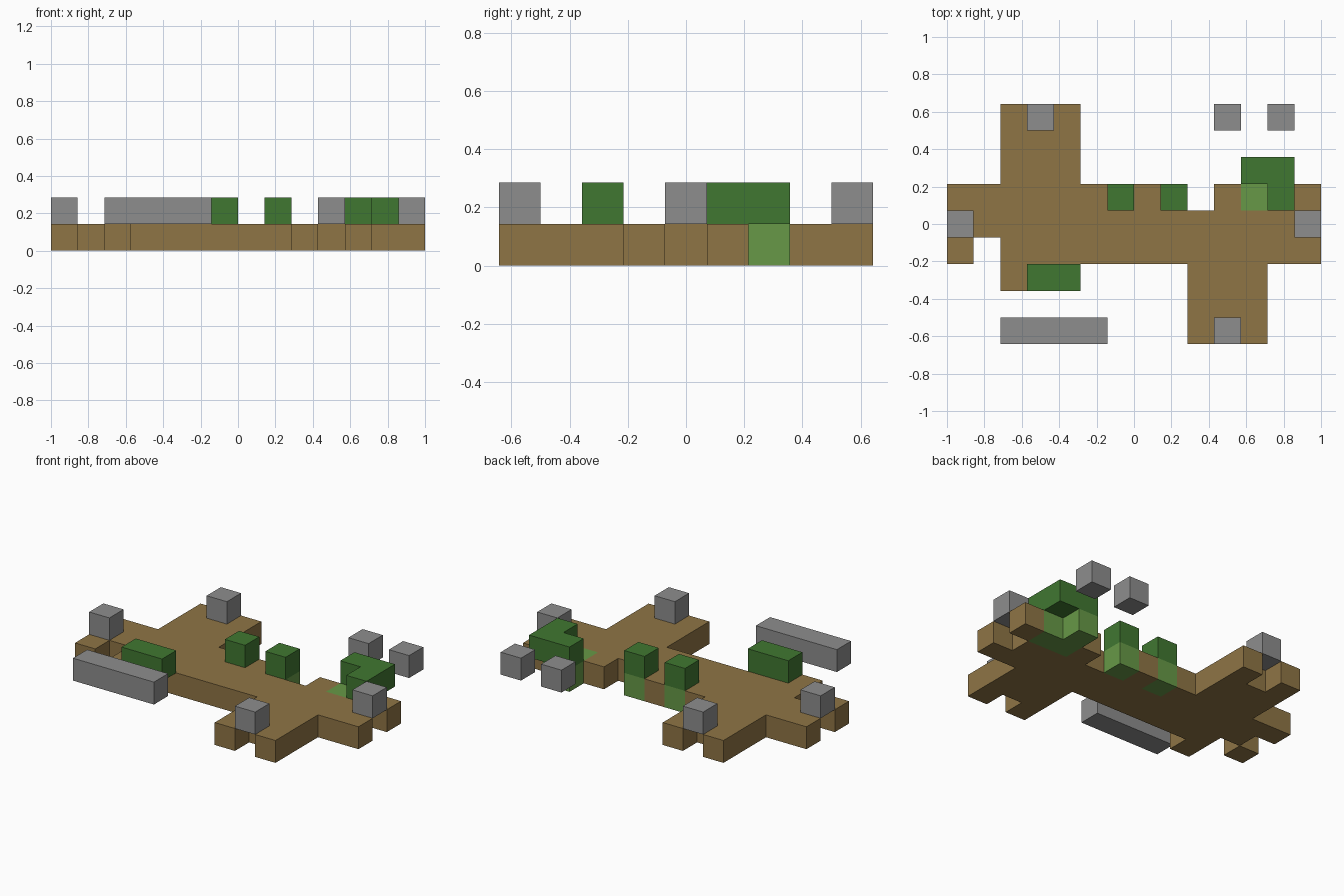
import bpy
import bmesh
from mathutils import Vector

default = bpy.data.objects.get("Cube")
if default:
    bpy.data.objects.remove(default, do_unlink=True)

CELL = 1 / 7

# Floor plans, back row first: S soil, G grass, H hedge, R stone
LOWER = [
    "..S.S.........",
    "..SSS.........",
    "..SSS......G..",
    "SSSSSSGSG.SGGS",
    ".SSSSSSSSSSSS.",
    "S.SSSSSSSSSSSS",
    "..S......SSS..",
    ".........SSS..",
    ".........S.S..",
]
UPPER = [
    "...R......R.R.",
    "..............",
    "...........HH.",
    "......H.H...H.",
    "R............R",
    "..............",
    "...HH.........",
    "..............",
    "..RRRR....R...",
]


def make_material(name, rgb):
    linear = [((c / 255 + 0.055) / 1.055) ** 2.4 for c in rgb]
    mat = bpy.data.materials.new(name)
    mat.use_nodes = True
    mat.diffuse_color = (*linear, 1)
    bsdf = mat.node_tree.nodes["Principled BSDF"]
    bsdf.inputs["Base Color"].default_value = (*linear, 1)
    return mat


def cells_of(plan, letter):
    rows = list(reversed(plan))
    return {(i, j) for j, row in enumerate(rows)
            for i, c in enumerate(row) if c == letter}


def build_blocks(name, plan, letter, level, mat):
    """Join the marked cells into blocks, keeping only their outer faces."""
    cells = cells_of(plan, letter)
    bm = bmesh.new()

    def face(corners):
        bm.faces.new([bm.verts.new(
            ((x - 7) * CELL, (y - 4.5) * CELL, z * CELL)) for x, y, z in corners])

    for i, j in sorted(cells):
        mid = Vector((i + 0.5, j + 0.5, level + 0.5))
        for axis in range(3):
            for sign in (-1, 1):
                n = Vector((0, 0, 0))
                n[axis] = sign
                if axis < 2 and (i + int(n.x), j + int(n.y)) in cells:
                    continue
                u = Vector((0, 0, 0))
                u[(axis + 1) % 3] = 1
                v = n.cross(u)
                face([mid + (n + a * u + b * v) / 2
                      for a, b in ((-1, -1), (1, -1), (1, 1), (-1, 1))])

    # Weld cells and merge coplanar faces into clean slabs
    bmesh.ops.remove_doubles(bm, verts=bm.verts[:], dist=0.001)
    bmesh.ops.dissolve_limit(bm, angle_limit=0.01,
                             verts=bm.verts[:], edges=bm.edges[:])
    mesh = bpy.data.meshes.new(name)
    bm.to_mesh(mesh)
    bm.free()
    mesh.materials.append(mat)
    obj = bpy.data.objects.new(name, mesh)
    bpy.context.collection.objects.link(obj)
    return obj


# Ground layer
build_blocks("soil_path", LOWER, "S", 0, make_material("soil_brown", (143, 117, 69)))
build_blocks("grass_patches", LOWER, "G", 0, make_material("grass_green", (103, 153, 71)))

# Raised layer
build_blocks("hedges", UPPER, "H", 1, make_material("hedge_green", (64, 119, 49)))
build_blocks("stone_blocks", UPPER, "R", 1, make_material("stone_grey", (141, 141, 141)))
